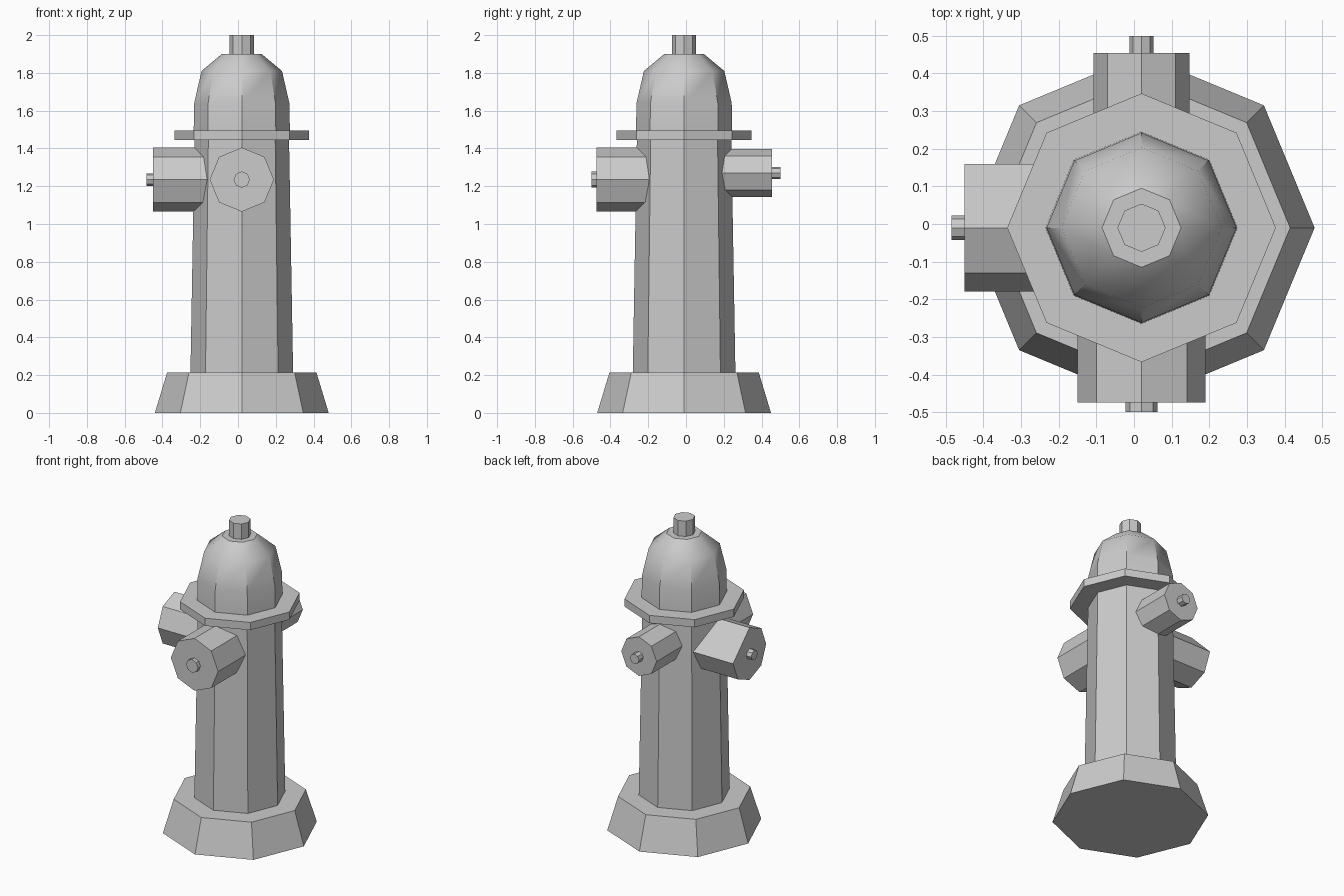
import bpy, bmesh
from math import radians, sin, cos
from mathutils import Vector

if "Cube" in bpy.data.objects:
    bpy.data.objects.remove(bpy.data.objects["Cube"])

CX, CY = 0.02, -0.01  # axis of the barrel


def loft(name, profile, origin, axis, skip=(), smooth=None):
    """Eight-sided solid: profile is (radius, distance along axis) pairs."""
    axis = Vector(axis)
    if axis.z:
        u, v = Vector((1, 0, 0)), Vector((0, 1, 0))
    else:
        v = Vector((0, 0, 1))
        u = v.cross(axis)
    bm = bmesh.new()
    angles = [radians(45 * i) for i in range(8) if i not in skip]
    rings = [[bm.verts.new(Vector(origin) + axis * d + (u * cos(a) + v * sin(a)) * r)
              for a in angles] for r, d in profile]
    n = len(angles)
    for lo, hi in zip(rings, rings[1:]):
        for i in range(n):
            j = (i + 1) % n
            bm.faces.new((lo[i], lo[j], hi[j], hi[i]))
    bm.faces.new(rings[0][::-1])
    bm.faces.new(rings[-1])
    bmesh.ops.recalc_face_normals(bm, faces=bm.faces)
    mesh = bpy.data.meshes.new(name)
    bm.to_mesh(mesh)
    bm.free()
    obj = bpy.data.objects.new(name, mesh)
    bpy.context.collection.objects.link(obj)
    if smooth:
        bpy.ops.object.select_all(action='DESELECT')
        obj.select_set(True)
        bpy.context.view_layer.objects.active = obj
        bpy.ops.object.shade_smooth_by_angle(angle=radians(smooth))
    return obj


# Upright parts, stacked on one axis
UP, FOOT = (0, 0, 1), (CX, CY, 0)
loft("base", [(0.46, 0), (0.395, 0.215)], FOOT, UP)
loft("barrel", [(0.272, 0.20), (0.25, 1.46)], FOOT, UP)
loft("flange", [(0.357, 1.445), (0.357, 1.495)], FOOT, UP)
loft("dome", [(0.255, 1.48), (0.252, 1.64), (0.213, 1.81), (0.105, 1.90)],
     FOOT, UP, smooth=40)
loft("top_nut", [(0.064, 1.89), (0.064, 2.0)], FOOT, UP)

# Outlets: name, direction, height, radius, reach, nut radius, nut reach, skipped corners
outlets = [
    ("front", (0, -1, 0), 1.235, 0.17, 0.465, 0.043, 0.49, ()),
    ("left", (-1, 0, 0), 1.235, 0.17, 0.47, 0.033, 0.505, (3,)),
    ("back", (0, 1, 0), 1.27, 0.127, 0.465, 0.032, 0.51, ()),
]
for name, axis, z, r, reach, nut_r, nut_reach, skip in outlets:
    centre = (CX, CY, z)
    loft(name + "_outlet", [(r, 0.15), (r, reach)], centre, axis, skip)
    loft(name + "_outlet_nut", [(nut_r, reach - 0.01), (nut_r, nut_reach)], centre, axis)
